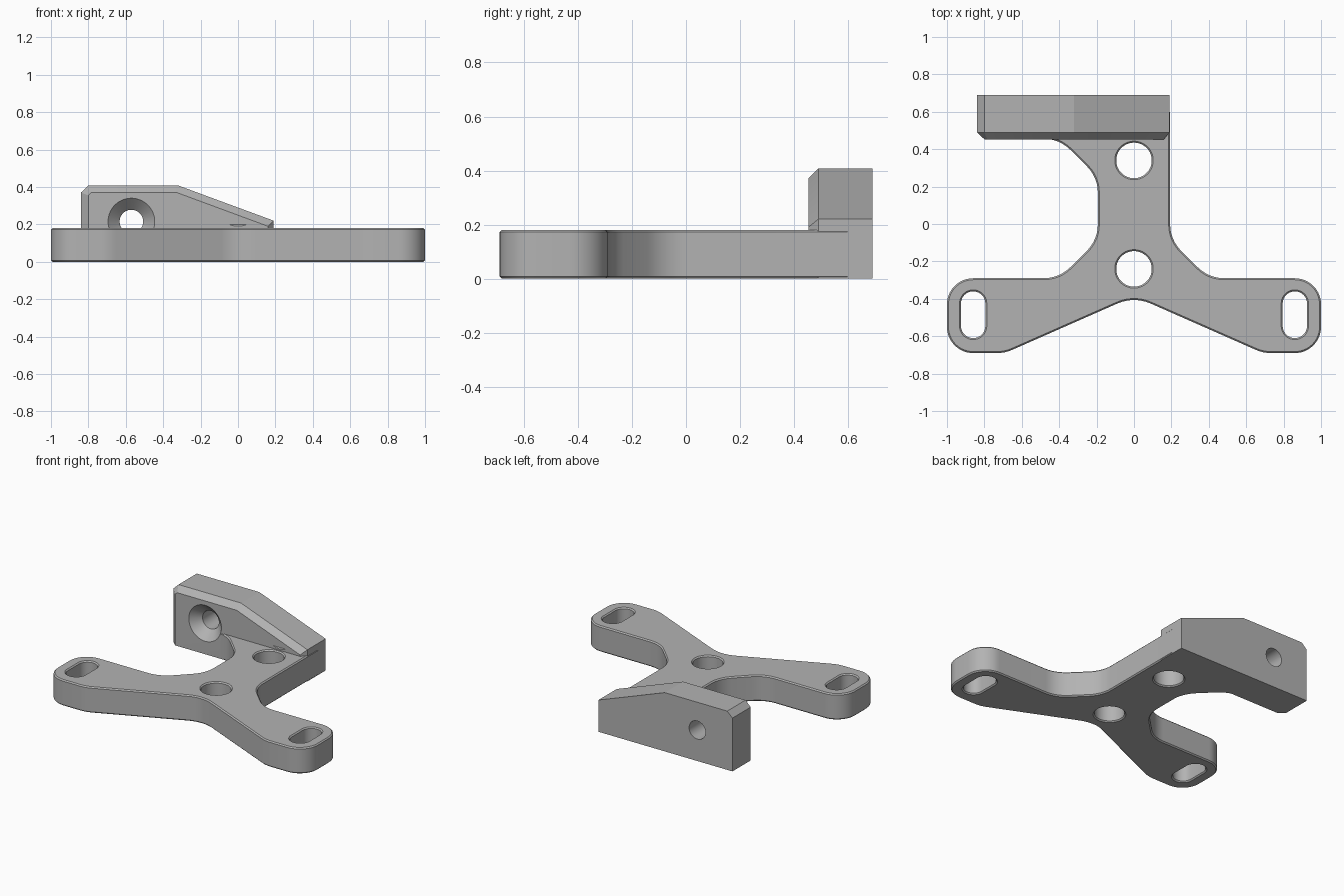
import bpy, bmesh, math
from mathutils import Vector

if "Cube" in bpy.data.objects:
    bpy.data.objects.remove(bpy.data.objects["Cube"])

grey = bpy.data.materials.new("plain grey")
grey.diffuse_color = (0.45, 0.45, 0.45, 1)
grey.use_nodes = True
grey.node_tree.nodes["Principled BSDF"].inputs["Base Color"].default_value = grey.diffuse_color


def loft(name, rings, rim=0.0):
    """Closed solid through rings of 3D points; rim bevels the two end outlines."""
    bm = bmesh.new()
    loops = [[bm.verts.new(p) for p in ring] for ring in rings]
    n = len(loops[0])
    caps = [bm.faces.new(loops[0]), bm.faces.new(loops[-1])]
    for a, b in zip(loops, loops[1:]):
        for i in range(n):
            j = (i + 1) % n
            bm.faces.new((a[i], a[j], b[j], b[i]))
    bmesh.ops.recalc_face_normals(bm, faces=bm.faces[:])
    if rim:
        edges = [e for f in caps for e in f.edges]
        bmesh.ops.bevel(bm, geom=edges, offset=rim, segments=1, affect='EDGES')
    me = bpy.data.meshes.new(name)
    bm.to_mesh(me)
    bm.free()
    me.materials.append(grey)
    ob = bpy.data.objects.new(name, me)
    bpy.context.collection.objects.link(ob)
    return ob


def rounded(corners):
    """Fillet a polygon given as (x, y, radius)."""
    out = []
    for i, (x, y, r) in enumerate(corners):
        p = Vector((x, y))
        if r == 0:
            out.append(p)
            continue
        a = (Vector(corners[i - 1][:2]) - p).normalized()
        b = (Vector(corners[(i + 1) % len(corners)][:2]) - p).normalized()
        half = a.angle(b) / 2
        c = p + (a + b).normalized() * (r / math.sin(half))
        t = r / math.tan(half)
        s, e = p + a * t - c, p + b * t - c
        turn = s.angle(e)
        steps = max(4, round(turn / math.radians(7)))
        for k in range(steps + 1):
            f = k / steps
            out.append(c + (s * math.sin((1 - f) * turn) + e * math.sin(f * turn)) / math.sin(turn))
    return out


def stadium(x, y, r, half, n=48):
    """Circle stretched along y by half on each side."""
    pts = []
    for k in range(n):
        a = 2 * math.pi * (k + 0.5) / n
        pts.append((x + r * math.cos(a), y + r * math.sin(a) + math.copysign(half, math.sin(a))))
    return pts


def combine(target, other, op):
    m = target.modifiers.new(op, 'BOOLEAN')
    m.operation, m.solver, m.object = op, 'EXACT', other
    bpy.context.view_layer.objects.active = target
    bpy.ops.object.modifier_apply(modifier=m.name)
    bpy.data.objects.remove(other)


T, C = 0.18, 0.008   # plate thickness, edge chamfer

# Base plate with two splayed feet
foot = [(0.69, -0.69, 0.2), (1, -0.69, 0.14), (1, -0.29, 0.14), (0.4, -0.29, 0.2), (0.193, -0.085, 0.2)]
outline = rounded([(0, -0.386, 0.22)] + foot +
                  [(0.193, 0.6, 0), (-0.5, 0.6, 0), (-0.5, 0.456, 0), (-0.4, 0.456, 0.2), (-0.193, 0.25, 0.2)] +
                  [(-x, y, r) for x, y, r in reversed(foot)])
bracket = loft("bracket", [[(p.x, p.y, z) for p in outline] for z in (0, T)], C)

# Upright wall with chamfered front edges
back = [(-0.84, 0), (-0.84, 0.37), (-0.80, 0.408), (-0.32, 0.408), (0.19, 0.22), (0.19, 0)]
front = [(-0.80, 0), (-0.80, 0.355), (-0.785, 0.37), (-0.327, 0.37), (0.16, 0.19), (0.16, 0)]
wall = loft("wall", [[(x, y, z) for x, z in prof] for prof, y in ((back, 0.69), (back, 0.49), (front, 0.453))])
combine(bracket, wall, 'UNION')

# Round holes and foot slots, slightly flared at both faces
for x, y, r, half in ((0, 0.34, 0.095, 0), (0, -0.24, 0.095, 0), (-0.86, -0.485, 0.065, 0.06), (0.86, -0.485, 0.065, 0.06)):
    levels = ((-0.02, C + 0.02), (C, 0), (T - C, 0), (T + 0.02, C + 0.02))
    cutter = loft("hole_cutter", [[(px, py, z) for px, py in stadium(x, y, r + d, half)] for z, d in levels])
    combine(bracket, cutter, 'DIFFERENCE')

# Countersunk screw hole through the wall
levels = ((0.40, 0.125), (0.453, 0.125), (0.515, 0.063), (0.75, 0.063))
sink = loft("screw_cutter", [[(px, y, pz) for px, pz in stadium(-0.57, 0.215, r, 0)] for y, r in levels])
combine(bracket, sink, 'DIFFERENCE')

bpy.ops.object.select_all(action='DESELECT')
bracket.select_set(True)
bpy.context.view_layer.objects.active = bracket
bpy.ops.object.shade_smooth_by_angle(angle=math.radians(20))
